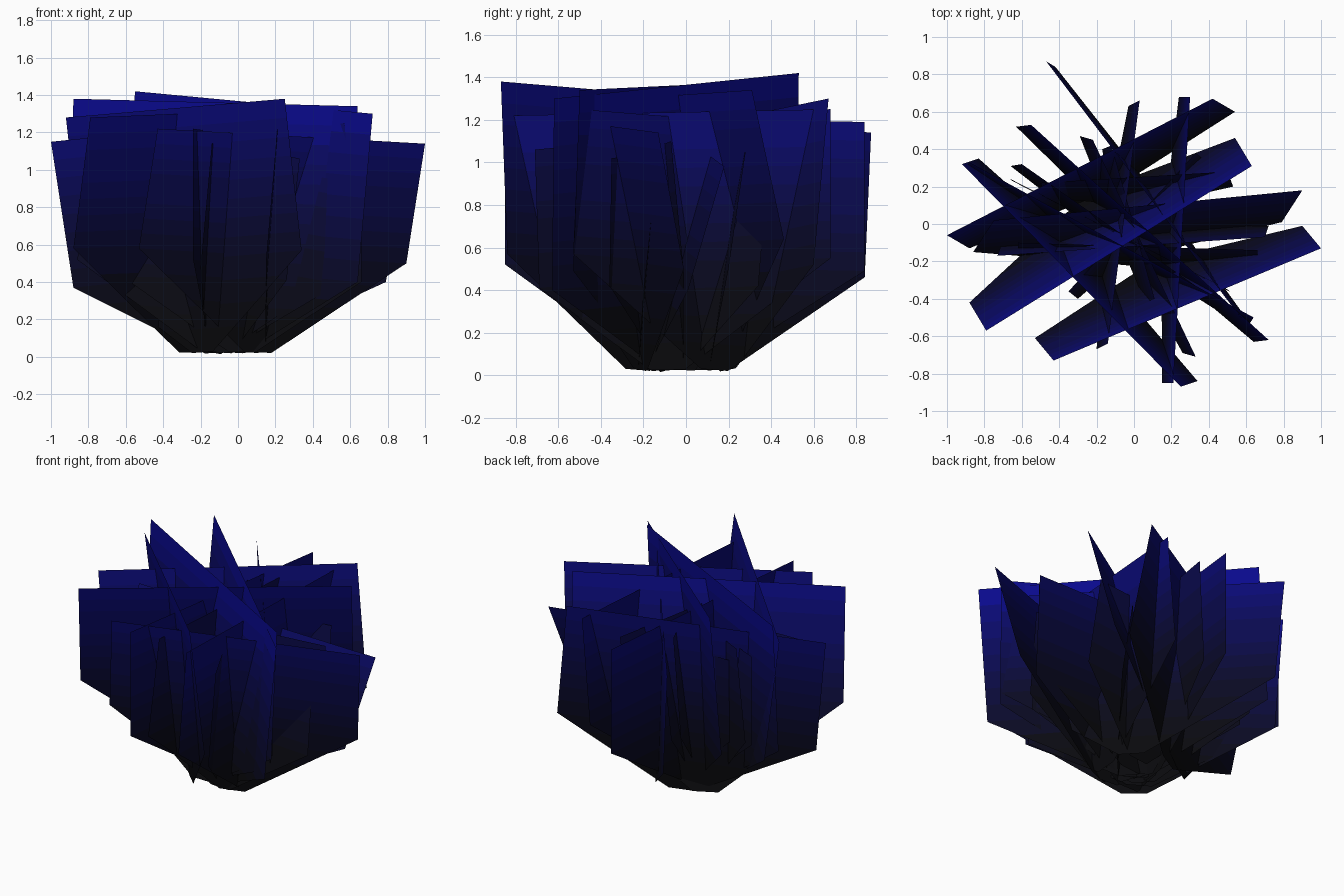
import bpy, bmesh
from mathutils import Vector

# Colour ramp from black roots to blue tips
BANDS = 14
ramp = []
for i in range(BANDS):
    t = i / (BANDS - 1)
    m = bpy.data.materials.new("leaf_tone_%02d" % i)
    m.diffuse_color = (0.003, 0.003, 0.004 + 0.26 * t ** 2.6, 1)
    ramp.append(m)


def leaf_card(name, a, b, lean, drop, base_half=0.08, tone=1.0):
    """Flat card: straight top edge a-b, sides fall to shoulders, then taper to a narrow root."""
    a, b = Vector(a), Vector(b)
    fall = Vector((lean[0], lean[1], -drop))
    la, lb = a + fall, b + fall
    mid = (la + lb) / 2
    root = mid + fall * ((mid.z - 0.025) / drop)
    along = (b - a).normalized() * base_half
    ra, rb = root - along, root + along
    rows = [(ra.lerp(la, i / 4), rb.lerp(lb, i / 4)) for i in range(4)]
    rows += [(la.lerp(a, i / 8), lb.lerp(b, i / 8)) for i in range(9)]
    bm = bmesh.new()
    verts = [(bm.verts.new(p), bm.verts.new(q)) for p, q in rows]
    for (p, q), (r, s) in zip(verts, verts[1:]):
        f = bm.faces.new((p, q, s, r))
        z = f.calc_center_median().z
        f.material_index = max(0, min(BANDS - 1, int(z / 1.4 * BANDS * tone)))
    me = bpy.data.meshes.new(name)
    bm.to_mesh(me)
    bm.free()
    for m in ramp:
        me.materials.append(m)
    bpy.context.collection.objects.link(bpy.data.objects.new(name, me))


# Large cards: top corner, top corner, offset to shoulders, drop to shoulders
large = [
    ((-0.79, -0.57, 1.28), (0.63, 0.31, 1.34), (-0.09, 0.15), 0.70),
    ((-0.43, -0.73, 1.22), (1.00, -0.13, 1.14), (-0.10, 0.12), 0.64),
    ((-1.00, -0.06, 1.15), (0.42, 0.67, 1.30), (0.12, -0.07), 0.78),
    ((-0.75, 0.02, 1.10), (0.90, 0.18, 0.98), (-0.11, -0.17), 0.58),
    ((-0.92, 0.32, 1.28), (0.25, -0.87, 1.38), (0.09, 0.03), 0.81),
    ((-0.55, 0.53, 1.42), (0.72, -0.62, 1.30), (-0.08, -0.01), 0.90),
    ((-0.88, 0.33, 1.38), (0.64, -0.50, 1.34), (-0.02, -0.03), 0.85),
    ((-0.47, 0.87, 1.14), (0.57, -0.50, 1.25), (0.05, -0.03), 0.68),
    ((-0.03, 0.84, 1.19), (-0.24, -0.80, 1.22), (0.00, 0.00), 0.70),
    ((0.30, 0.68, 1.25), (0.21, -0.85, 1.22), (-0.06, 0.00), 0.70),
]
for i, c in enumerate(large):
    leaf_card("large_leaf_card_%d" % i, *c)

# Smaller inner cards
small = [
    ((0.03, 0.66, 1.19), (-0.14, -0.64, 1.14), (-0.06, -0.03), 0.66),
    ((-0.22, 0.45, 1.17), (0.33, -0.71, 1.06), (-0.07, 0.02), 0.65),
    ((-0.60, 0.32, 1.15), (0.50, -0.45, 0.95), (-0.06, -0.01), 0.62),
    ((-0.66, 0.24, 1.08), (0.50, -0.35, 1.02), (0.01, -0.01), 0.60),
    ((-0.73, -0.17, 1.06), (0.70, -0.07, 1.10), (0.02, 0.06), 0.62),
    ((-0.50, 0.22, 1.00), (0.50, 0.28, 1.05), (0.03, -0.08), 0.55),
    ((-0.62, -0.10, 0.98), (0.66, -0.14, 0.95), (0.00, -0.06), 0.55),
    ((-0.12, 0.42, 1.00), (0.11, -0.40, 1.05), (-0.05, -0.02), 0.55),
    ((-0.35, -0.36, 0.85), (0.33, 0.38, 0.90), (0.05, -0.04), 0.48),
]
for i, c in enumerate(small):
    leaf_card("small_leaf_card_%d" % i, *c, base_half=0.07, tone=0.8)
